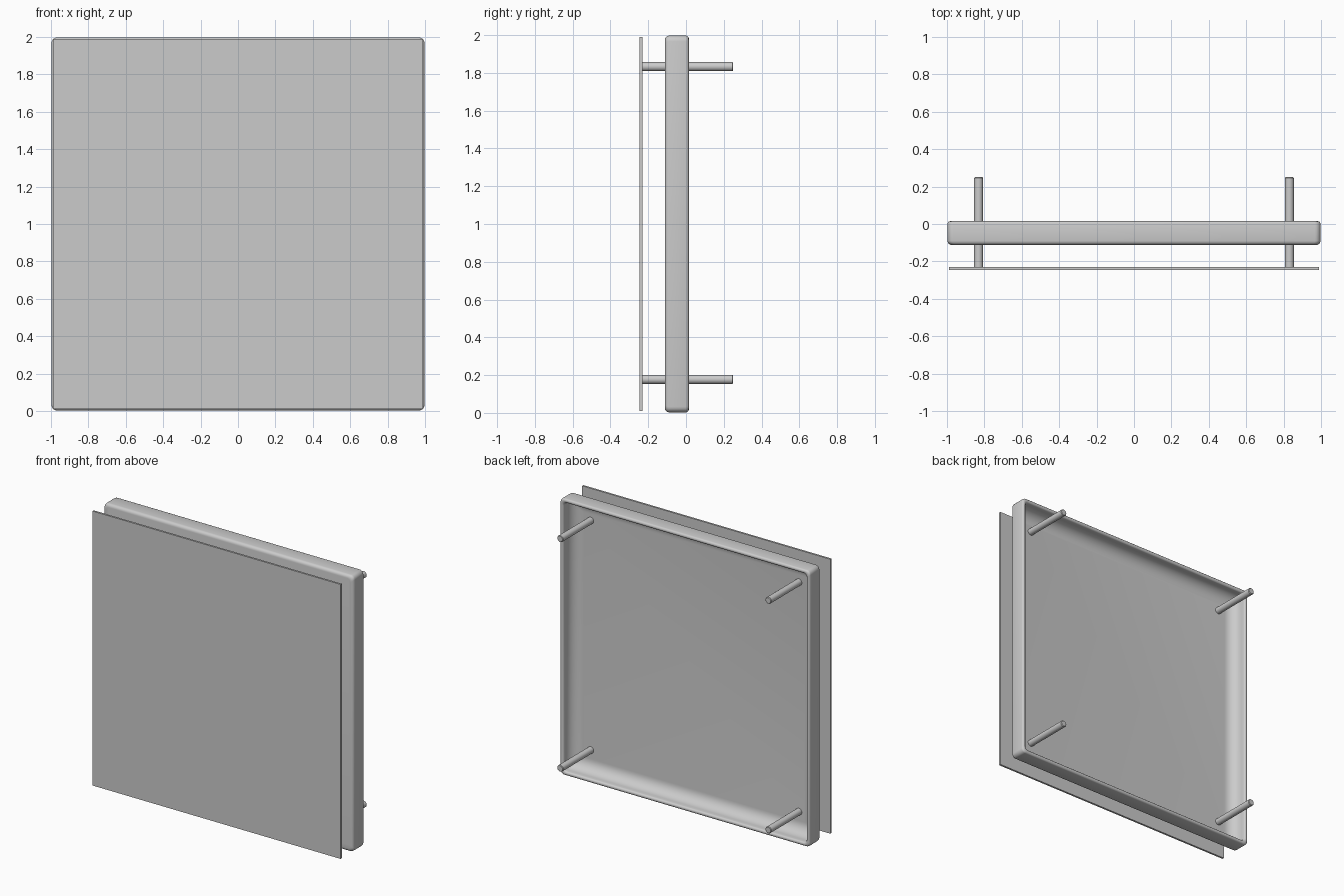
import bpy, bmesh, math

if "Cube" in bpy.data.objects:
    bpy.data.objects.remove(bpy.data.objects["Cube"])

ZC = 1.0  # height of the panel centre


def finish(name, bm, smooth=True):
    bmesh.ops.recalc_face_normals(bm, faces=bm.faces)
    me = bpy.data.meshes.new(name)
    bm.to_mesh(me)
    bm.free()
    ob = bpy.data.objects.new(name, me)
    bpy.context.collection.objects.link(ob)
    if smooth:
        bpy.ops.object.select_all(action='DESELECT')
        ob.select_set(True)
        bpy.context.view_layer.objects.active = ob
        bpy.ops.object.shade_smooth_by_angle(angle=math.radians(35))
    return ob


def rounded_square(half, radius, steps=5):
    pts = []
    for q in range(4):
        cx = (half - radius) * (1 if q in (0, 3) else -1)
        cz = (half - radius) * (1 if q in (0, 1) else -1)
        for i in range(steps + 1):
            a = math.pi / 2 * (q + i / steps)
            pts.append((cx + radius * math.cos(a), cz + radius * math.sin(a)))
    return pts


def arc(cx, cy, r, a0, a1, n):
    return [(cx + r * math.cos(math.radians(a0 + (a1 - a0) * i / n)),
             cy + r * math.sin(math.radians(a0 + (a1 - a0) * i / n)))
            for i in range(n + 1)]


# Backing tray: (half width, y) profile from front face, round the rim, to the inner floor
profile = arc(0.975, -0.09, 0.022, -90, 0, 4)
profile += arc(0.983, 0.001, 0.014, 0, 180, 6)
profile += arc(0.889, -0.02, 0.08, 0, -90, 8)
bm = bmesh.new()
rings = []
for half, y in profile:
    radius = max(0.012, 0.03 - (0.997 - half) * 0.12)
    rings.append([bm.verts.new((x, y, ZC + z)) for x, z in rounded_square(half, radius)])
for a, b in zip(rings, rings[1:]):
    n = len(a)
    for i in range(n):
        j = (i + 1) % n
        bm.faces.new((a[i], a[j], b[j], b[i]))
bm.faces.new(rings[0])
bm.faces.new(rings[-1])
finish("backing_tray", bm)

# Thin front panel
bm = bmesh.new()
bmesh.ops.create_cube(bm, size=1)
for v in bm.verts:
    v.co = (v.co.x * 1.98, v.co.y * 0.014 - 0.238, v.co.z * 1.98 + ZC)
finish("front_panel", bm, smooth=False)

# Four mounting pins running from the panel through the tray
for sx, side in ((-1, "left"), (1, "right")):
    for sz, level in ((-1, "lower"), (1, "upper")):
        bm = bmesh.new()
        rows = []
        for r, y in ((0.024, -0.235), (0.024, 0.246), (0.020, 0.25)):
            rows.append([bm.verts.new((sx * 0.831 + r * math.cos(t * math.pi / 12), y,
                                       ZC + 0.005 + sz * 0.828 + r * math.sin(t * math.pi / 12)))
                         for t in range(24)])
        for a, b in zip(rows, rows[1:]):
            for i in range(24):
                j = (i + 1) % 24
                bm.faces.new((a[i], a[j], b[j], b[i]))
        bm.faces.new(rows[0])
        bm.faces.new(rows[-1])
        finish(f"{level}_{side}_pin", bm)
